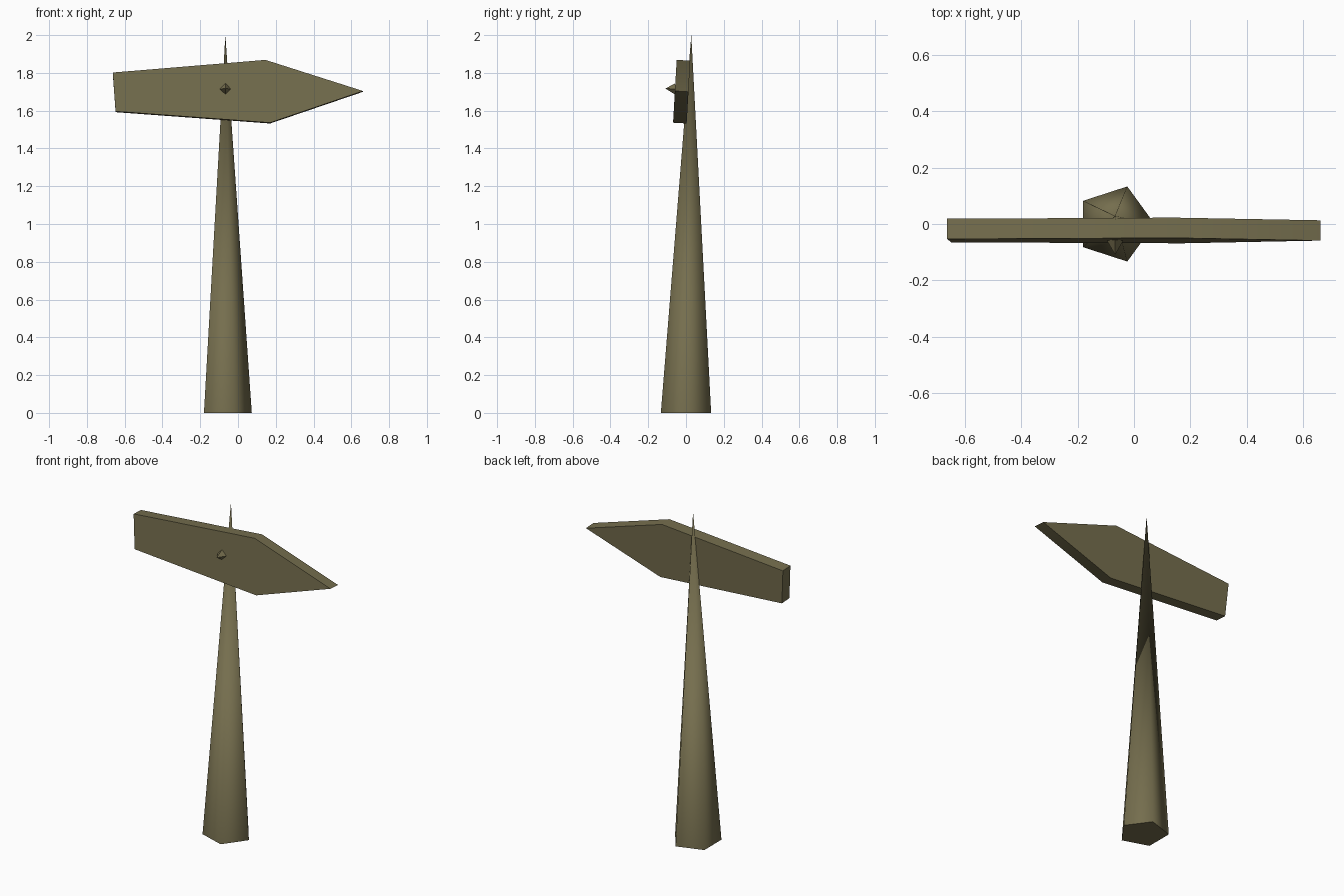
import bpy, bmesh, math
from mathutils import Vector, Matrix

if "Cube" in bpy.data.objects:
    bpy.data.objects.remove(bpy.data.objects["Cube"])

wood = bpy.data.materials.new("weathered olive wood")
wood.diffuse_color = (0.178, 0.156, 0.076, 1)
wood.use_nodes = True
wood.node_tree.nodes["Principled BSDF"].inputs["Base Color"].default_value = wood.diffuse_color


def finish(name, bm, angle):
    """Turn a bmesh into a named object with smooth shading below the angle."""
    bmesh.ops.recalc_face_normals(bm, faces=bm.faces)
    me = bpy.data.meshes.new(name)
    bm.to_mesh(me)
    bm.free()
    me.materials.append(wood)
    ob = bpy.data.objects.new(name, me)
    bpy.context.collection.objects.link(ob)
    bpy.ops.object.select_all(action='DESELECT')
    ob.select_set(True)
    bpy.context.view_layer.objects.active = ob
    bpy.ops.object.shade_smooth_by_angle(angle=math.radians(angle))
    return ob


def spike(name, centre, radius, tip, sides, angle, u, v):
    """Pointed cone: regular base polygon in the u/v plane, joined to a tip."""
    bm = bmesh.new()
    ring = []
    for i in range(sides):
        a = 2 * math.pi * i / sides
        ring.append(bm.verts.new(Vector(centre) + radius * (math.cos(a) * u + math.sin(a) * v)))
    apex = bm.verts.new(tip)
    bm.faces.new(ring)
    for i in range(sides):
        bm.faces.new((ring[i], ring[(i + 1) % sides], apex))
    return finish(name, bm, angle)


X, Y, Z = Vector((1, 0, 0)), Vector((0, 1, 0)), Vector((0, 0, 1))

# Five-sided stake, its point leaning slightly back
spike("post", (-0.067, 0, 0), 0.14, (-0.067, 0.028, 2.0), 5, 80, X, Y)

# Arrow board, tilted back with the front of the stake
outline = [(-0.663, 1.80), (0.145, 1.867), (0.662, 1.702), (0.17, 1.534), (-0.648, 1.594)]
bm = bmesh.new()
face = bm.faces.new([bm.verts.new((x, -0.036, z - 1.7)) for x, z in outline])
ext = bmesh.ops.extrude_face_region(bm, geom=[face])
bmesh.ops.translate(bm, vec=(0, 0.072, 0),
                    verts=[g for g in ext["geom"] if isinstance(g, bmesh.types.BMVert)])
bmesh.ops.transform(bm, verts=bm.verts,
                    matrix=Matrix.Translation((0, -0.023, 1.7)) @ Matrix.Rotation(math.radians(-3.3), 4, 'X'))
finish("arrow_board", bm, 30)

# Pointed nail head on the front of the board
spike("nail", (-0.067, -0.057, 1.715), 0.03, (-0.067, -0.109, 1.717), 4, 30, X, Z)
